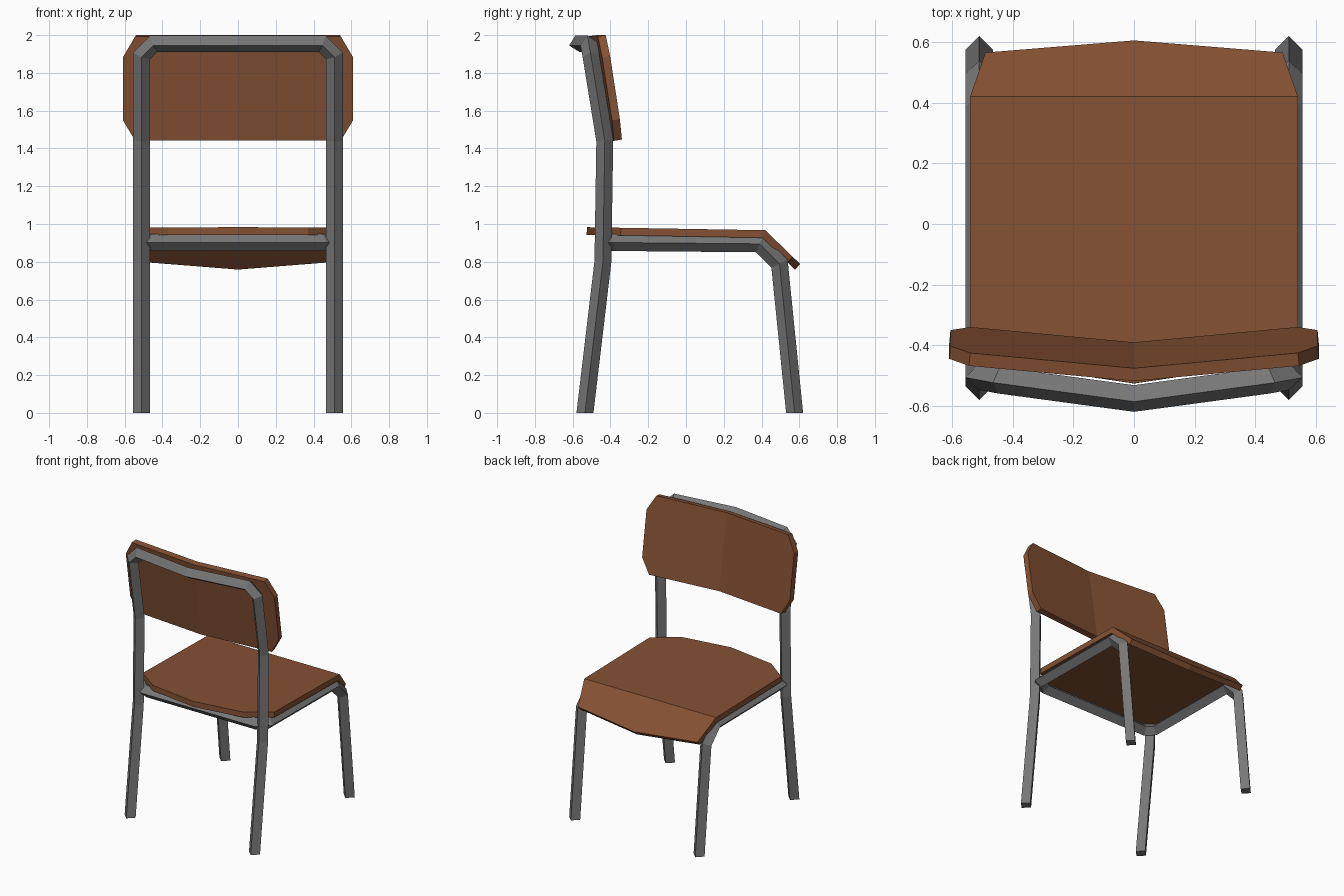
import bpy, bmesh
from mathutils import Vector

if "Cube" in bpy.data.objects:
    bpy.data.objects.remove(bpy.data.objects["Cube"])


def material(name, rgb):
    m = bpy.data.materials.new(name)
    m.diffuse_color = (*rgb, 1)
    m.use_nodes = True
    m.node_tree.nodes["Principled BSDF"].inputs["Base Color"].default_value = m.diffuse_color
    return m


GREY = material("grey_metal", (0.185, 0.185, 0.185))
BROWN = material("brown_wood", (0.235, 0.083, 0.034))


def finish(bm, name, mat):
    mesh = bpy.data.meshes.new(name)
    bm.to_mesh(mesh)
    bm.free()
    mesh.materials.append(mat)
    ob = bpy.data.objects.new(name, mesh)
    bpy.context.collection.objects.link(ob)
    return ob


def mirrored(half):
    """Complete a path by mirroring it across x = 0."""
    return half + [(-x, y, z) for x, y, z in reversed(half) if x > 0]


def tube(name, path, r=0.045):
    """Sweep a diamond section along a path with mitred bends; flat feet."""
    pts = [Vector(p) for p in path]
    bm = bmesh.new()
    ring = [pts[0] + Vector(v) for v in ((r, 0, 0), (0, r, 0), (-r, 0, 0), (0, -r, 0))]
    rings = [[bm.verts.new(v) for v in ring]]
    for i in range(1, len(pts)):
        d = (pts[i] - pts[i - 1]).normalized()
        if i < len(pts) - 1:
            n = d + (pts[i + 1] - pts[i]).normalized()
        else:
            n = Vector((0, 0, 1))
        ring = [v + d * ((pts[i] - v).dot(n) / d.dot(n)) for v in ring]
        rings.append([bm.verts.new(v) for v in ring])
    for a, b in zip(rings, rings[1:]):
        for k in range(4):
            j = (k + 1) % 4
            bm.faces.new((a[k], a[j], b[j], b[k]))
    bm.faces.new(rings[0][::-1])
    bm.faces.new(rings[-1])
    bmesh.ops.recalc_face_normals(bm, faces=bm.faces[:])
    return finish(bm, name, GREY)


def board(name, polygons, thickness):
    """Thick board from its upper (front) polygons."""
    bm = bmesh.new()
    for poly in polygons:
        bm.faces.new([bm.verts.new(p) for p in poly])
    bmesh.ops.remove_doubles(bm, verts=bm.verts[:], dist=0.0005)
    ob = finish(bm, name, BROWN)
    mod = ob.modifiers.new("thickness", 'SOLIDIFY')
    mod.thickness = thickness
    mod.offset = -1
    mod.use_even_offset = True
    return ob


# Rear legs running up into the bowed top rail
tube("back_leg_frame", mirrored([
    (0.51, -0.535, 0), (0.51, -0.44, 0.80), (0.51, -0.43, 1.44),
    (0.51, -0.503, 1.89), (0.445, -0.515, 1.955), (0, -0.575, 1.955)]))

# Front legs bending into side rails and the rear cross bar
tube("front_leg_frame", mirrored([
    (0.51, 0.575, 0), (0.51, 0.495, 0.79), (0.51, 0.39, 0.895),
    (0.51, -0.37, 0.902), (0.45, -0.43, 0.902)]))


# Seat: flat panel plus a front lip sloping down
def seat_pt(x, y):
    z = 0.967 - 0.97 * (y - 0.42) if y > 0.42 else 0.967 - 0.017 * (y - 0.42)
    return (x, y, z)


flat = [(0.54, 0.42), (-0.54, 0.42), (-0.54, -0.345), (-0.37, -0.47),
        (0, -0.525), (0.37, -0.47), (0.54, -0.345)]
lip = [(0.54, 0.42), (0.49, 0.565), (0, 0.605), (-0.49, 0.565), (-0.54, 0.42)]
board("seat", [[seat_pt(*p) for p in flat], [seat_pt(*p) for p in lip]], 0.04)


# Backrest: two leaning halves meeting in a shallow V
def back_pt(x, z):
    return (x, -0.39 + 0.093 * abs(x) - 0.155 * (z - 1.45), z)


half = [(0, 1.45), (0, 2.0), (0.54, 2.0), (0.605, 1.89), (0.605, 1.555), (0.54, 1.447)]
board("backrest", [[back_pt(x, z) for x, z in half],
                   [back_pt(-x, z) for x, z in reversed(half)]], 0.043)
